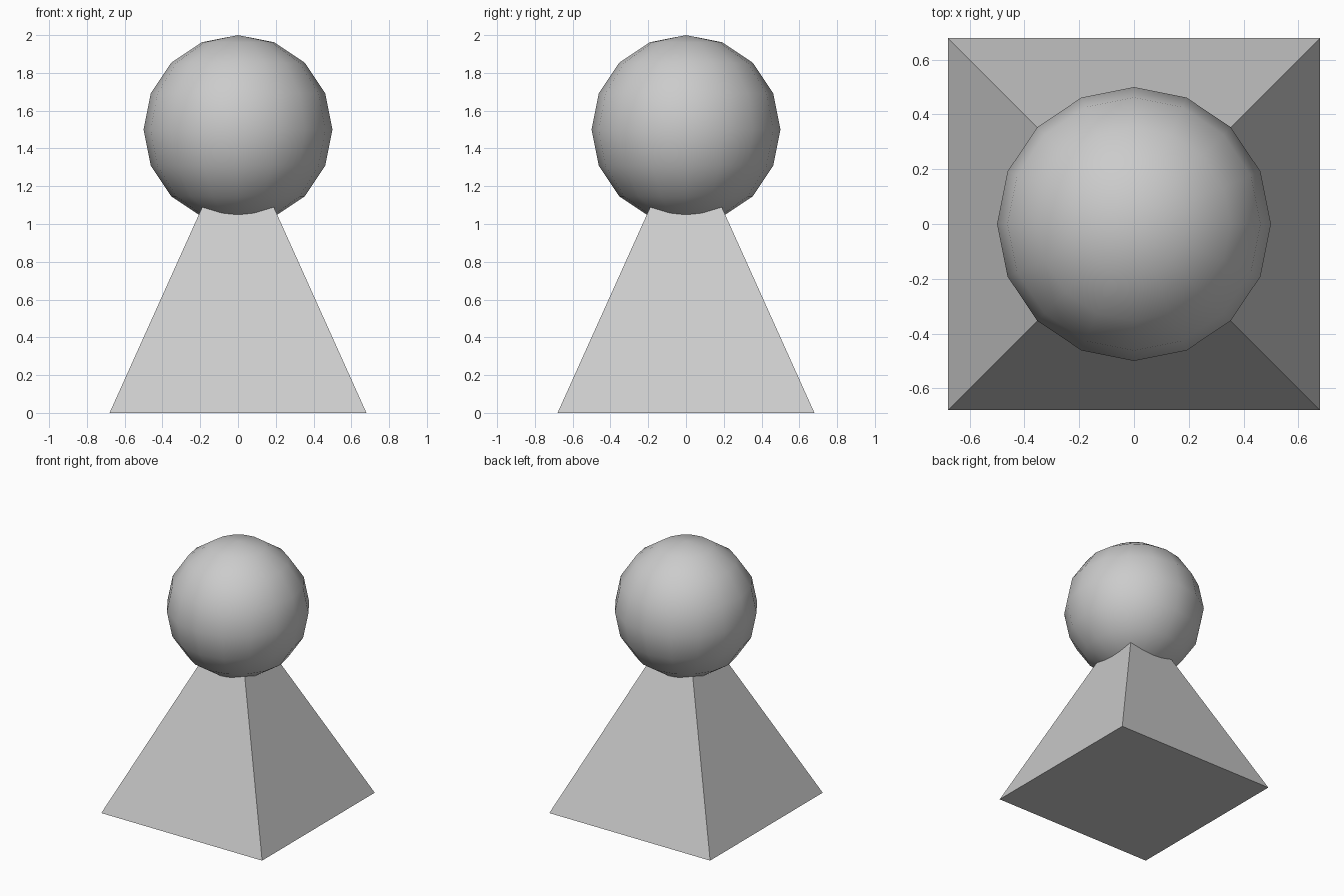
import bpy
from math import pi, sqrt

if "Cube" in bpy.data.objects:
    bpy.data.objects.remove(bpy.data.objects["Cube"])

HALF_BASE = 0.68   # half the width of the square base
APEX = 1.51        # the pyramid tip is hidden inside the ball

# Four-sided pyramid, sides aligned with the axes
bpy.ops.mesh.primitive_cone_add(vertices=4, radius1=HALF_BASE * sqrt(2), radius2=0,
                                depth=APEX, location=(0, 0, APEX / 2),
                                rotation=(0, 0, pi / 4))
body = bpy.context.object
body.name = "pyramid_body"
bpy.ops.object.transform_apply(location=False, rotation=True, scale=False)

# Low-poly ball with smooth shading
bpy.ops.mesh.primitive_uv_sphere_add(segments=16, ring_count=8, radius=0.5,
                                     location=(0, 0, 1.5))
bpy.context.object.name = "ball_head"
bpy.ops.object.shade_smooth()
